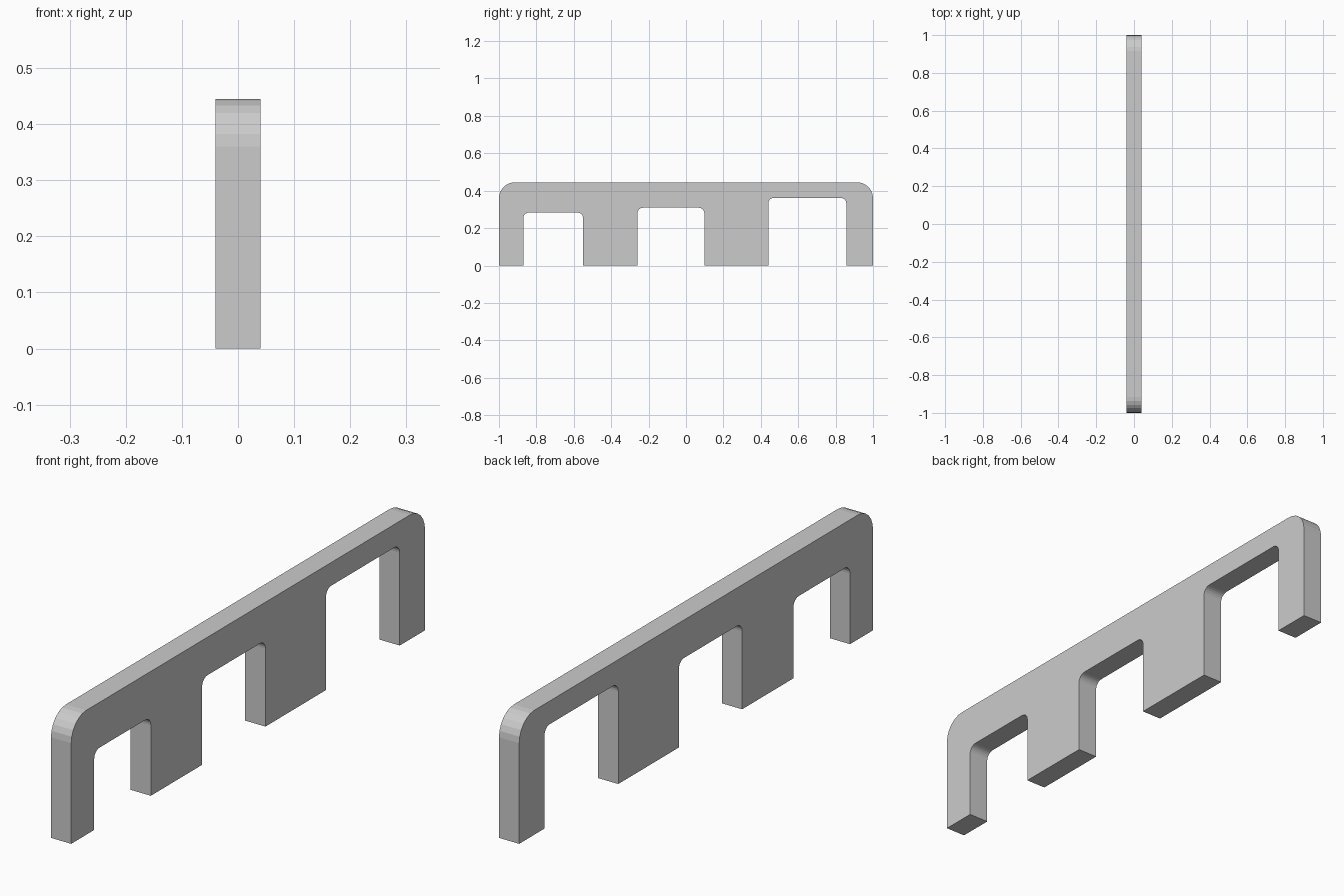
import bpy, bmesh
from math import sin, cos, pi

if "Cube" in bpy.data.objects:
    bpy.data.objects.remove(bpy.data.objects["Cube"])

HALF_X = 0.04
TOP, OUTER_R, INNER_R = 0.445, 0.085, 0.03
# openings: (start y, end y, height)
OPENINGS = [(-0.87, -0.55, 0.283), (-0.26, 0.098, 0.309), (0.44, 0.857, 0.362)]


def arch(y0, y1, z, r, seg):
    """Profile from (y0, 0) up, over and down to (y1, 0), with rounded upper corners."""
    a = [i / seg * pi / 2 for i in range(seg + 1)]
    left = [(y0 + r - r * cos(t), z - r + r * sin(t)) for t in a]
    right = [(y1 - r + r * sin(t), z - r + r * cos(t)) for t in a]
    return [(y0, 0)] + left + right + [(y1, 0)]


# Side outline: outer arch, then each opening walked back from right to left
outline = arch(-1, 1, TOP, OUTER_R, 6)
for y0, y1, z in reversed(OPENINGS):
    outline += reversed(arch(y0, y1, z, INNER_R, 6))

# Extrude the outline across the thickness
bm = bmesh.new()
face = bm.faces.new([bm.verts.new((-HALF_X, y, z)) for y, z in outline])
ext = bmesh.ops.extrude_face_region(bm, geom=[face], use_keep_orig=True)
moved = [v for v in ext["geom"] if isinstance(v, bmesh.types.BMVert)]
bmesh.ops.translate(bm, vec=(2 * HALF_X, 0, 0), verts=moved)
bmesh.ops.recalc_face_normals(bm, faces=bm.faces)
caps = [f for f in bm.faces if len(f.verts) > 4]
bmesh.ops.triangulate(bm, faces=caps)

mesh = bpy.data.meshes.new("arched_panel")
bm.to_mesh(mesh)
bm.free()
panel = bpy.data.objects.new("arched_panel", mesh)
bpy.context.collection.objects.link(panel)
